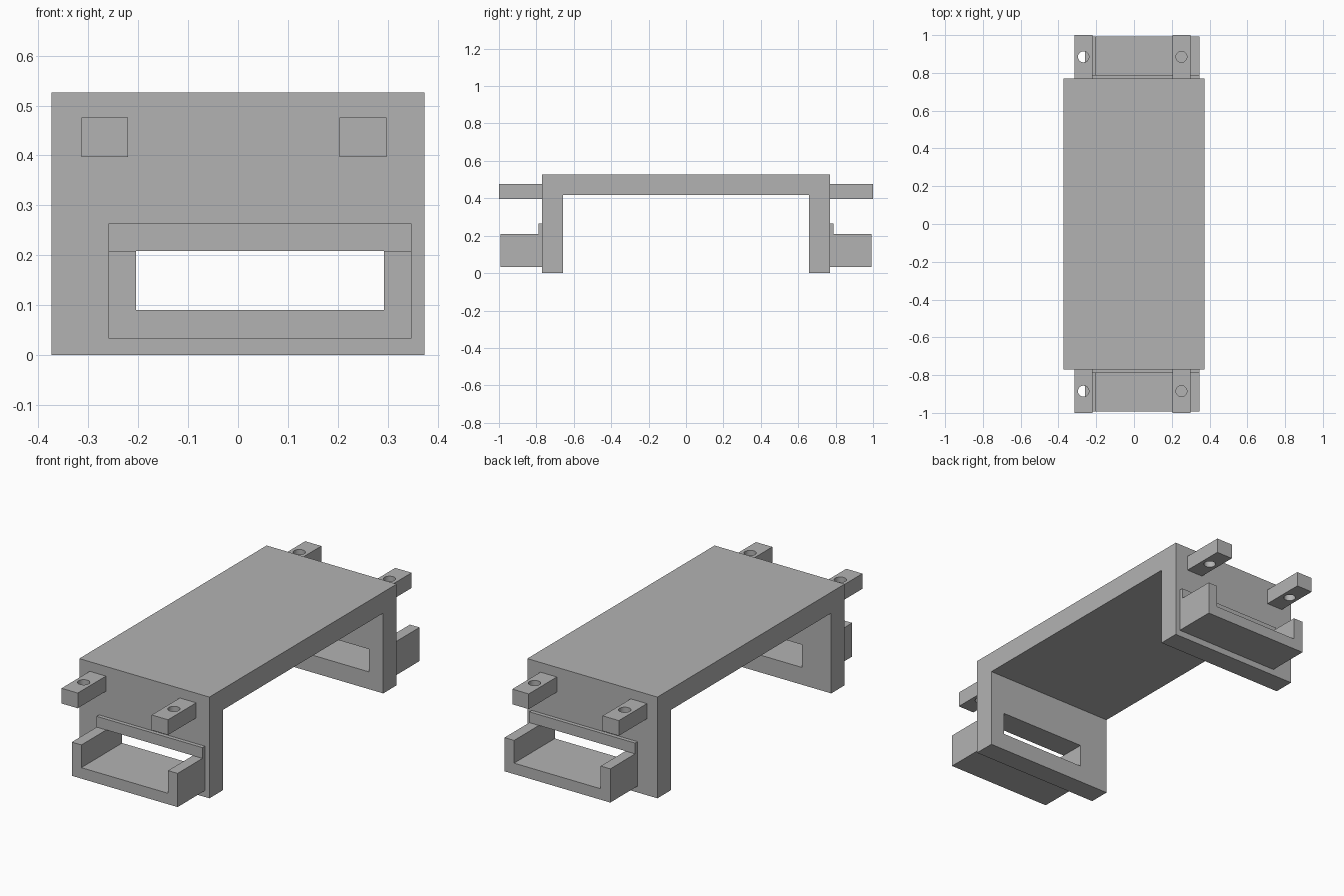
import bpy, bmesh
from mathutils import Matrix, Vector

cube = bpy.data.objects.get("Cube")
if cube:
    bpy.data.objects.remove(cube, do_unlink=True)

grey = bpy.data.materials.new("plain grey")
grey.use_nodes = True
COLOUR = (0.45, 0.45, 0.45, 1)
grey.diffuse_color = COLOUR
grey.node_tree.nodes["Principled BSDF"].inputs["Base Color"].default_value = COLOUR


def finish(name, bm):
    bmesh.ops.recalc_face_normals(bm, faces=bm.faces)
    mesh = bpy.data.meshes.new(name)
    bm.to_mesh(mesh)
    bm.free()
    mesh.materials.append(grey)
    obj = bpy.data.objects.new(name, mesh)
    bpy.context.collection.objects.link(obj)
    return obj


def box(name, low, high):
    low, high = Vector(low), Vector(high)
    bm = bmesh.new()
    bmesh.ops.create_cube(bm, size=1, matrix=Matrix.Translation((low + high) / 2)
                          @ Matrix.Diagonal((*(high - low), 1)))
    return finish(name, bm)


def extrude(name, points, step):
    bm = bmesh.new()
    face = bm.faces.new([bm.verts.new(p) for p in points])
    result = bmesh.ops.extrude_face_region(bm, geom=[face], use_keep_orig=True)
    verts = [g for g in result["geom"] if isinstance(g, bmesh.types.BMVert)]
    bmesh.ops.translate(bm, verts=verts, vec=step)
    return finish(name, bm)


def cut(obj, cutter):
    # Bake the cut into the mesh, then discard the cutter
    mod = obj.modifiers.new("cut", 'BOOLEAN')
    mod.object, mod.operation, mod.solver = cutter, 'DIFFERENCE', 'EXACT'
    graph = bpy.context.evaluated_depsgraph_get()
    mesh = bpy.data.meshes.new_from_object(obj.evaluated_get(graph))
    obj.modifiers.clear()
    obj.data = mesh
    bpy.data.objects.remove(cutter, do_unlink=True)


# Main dimensions
HALF_X, HALF_Y, TOP = 0.374, 0.769, 0.526
INNER_Y, UNDER = 0.658, 0.417
TRAY_L, TRAY_R = -0.26, 0.348
SLOT_L, SLOT_R = -0.205, 0.293
TRAY_LOW, FLOOR, TRAY_TOP, LIP_TOP = 0.033, 0.09, 0.208, 0.264

# Bridge-shaped body with a slot through both legs
half = [(HALF_Y, TOP), (HALF_Y, 0), (INNER_Y, 0), (INNER_Y, UNDER)]
outline = half + [(-y, z) for y, z in reversed(half)]
body = extrude("bridge_body", [(-HALF_X, y, z) for y, z in outline], (2 * HALF_X, 0, 0))
cut(body, box("slot_cutter", (SLOT_L, -1, FLOOR), (SLOT_R, 1, TRAY_TOP)))

channel = [(TRAY_L, TRAY_TOP), (TRAY_L, TRAY_LOW), (TRAY_R, TRAY_LOW), (TRAY_R, TRAY_TOP),
           (SLOT_R, TRAY_TOP), (SLOT_R, FLOOR), (SLOT_L, FLOOR), (SLOT_L, TRAY_TOP)]

for end, side in (("front", -1), ("back", 1)):
    # Open channel tray and the lip above its slot
    extrude(end + "_tray", [(x, side * HALF_Y, z) for x, z in channel],
            (0, side * (0.993 - HALF_Y), 0))
    ys = sorted((side * HALF_Y, side * 0.789))
    box(end + "_lip", (TRAY_L, ys[0], TRAY_TOP), (TRAY_R, ys[1], LIP_TOP))

    # Pair of lugs, each with a vertical round hole
    ys = sorted((side * HALF_Y, side))
    for hand, x0, x1 in (("right", -0.314, -0.221), ("left", 0.204, 0.298)):
        lug = box(f"{end}_{hand}_lug", (x0, ys[0], 0.397), (x1, ys[1], 0.476))
        bm = bmesh.new()
        bmesh.ops.create_cone(bm, cap_ends=True, segments=40, radius1=0.029, radius2=0.029,
                              depth=0.3, matrix=Matrix.Translation(((x0 + x1) / 2, side * 0.885, 0.436)))
        cut(lug, finish("hole_cutter", bm))
        bpy.ops.object.select_all(action='DESELECT')
        bpy.context.view_layer.objects.active = lug
        lug.select_set(True)
        bpy.ops.object.shade_smooth_by_angle()
